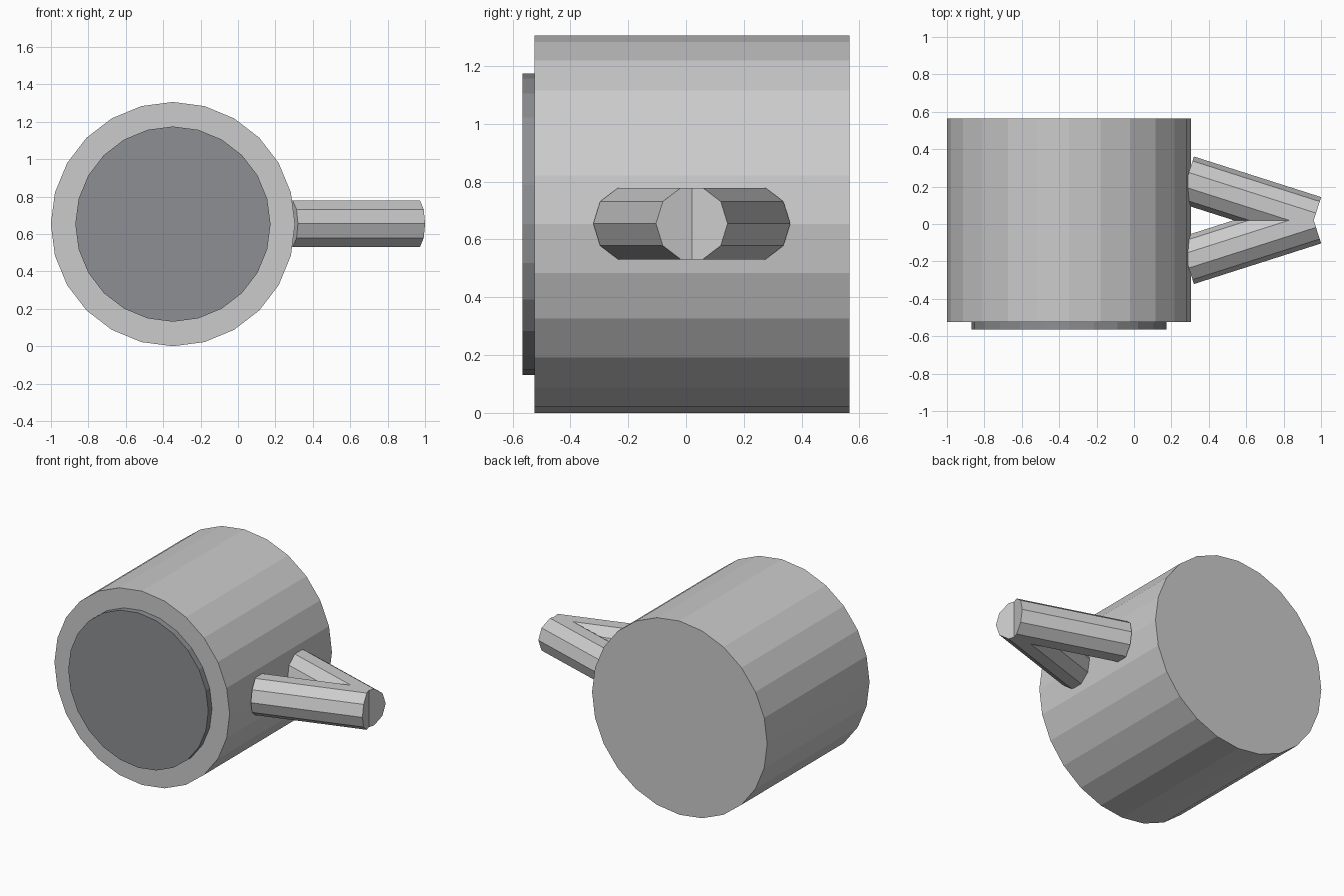
import bpy
from mathutils import Vector

if "Cube" in bpy.data.objects:
    bpy.data.objects.remove(bpy.data.objects["Cube"])

CX, CY, CZ = -0.348, 0.02, 0.653   # mug axis position


def rod(name, start, end, radius, sides, side_dir):
    """Capped prism between two points, with a corner pointing along side_dir."""
    start, end = Vector(start), Vector(end)
    axis = end - start
    bpy.ops.mesh.primitive_cylinder_add(vertices=sides, radius=radius, depth=axis.length)
    ob = bpy.context.object
    ob.name = ob.data.name = name
    # local y (first corner of the primitive) -> side_dir, local z -> axis
    z = axis.normalized()
    y = Vector(side_dir)
    y = (y - z * y.dot(z)).normalized()
    x = y.cross(z)
    mid = (start + end) / 2
    for v in ob.data.vertices:
        v.co = mid + x * v.co.x + y * v.co.y + z * v.co.z
    return ob


# Mug body lying on its side
rod("mug_body", (CX, -0.525, CZ), (CX, 0.565, CZ), 0.653, 24, (0, 0, 1))

# Dark drink disc standing slightly proud of the open end
drink = rod("drink", (CX, -0.565, CZ), (CX, -0.49, CZ), 0.522, 24, (0, 0, 1))
mat = bpy.data.materials.new("dark_grey")
mat.diffuse_color = (0.27, 0.275, 0.29, 1)
mat.use_nodes = True
mat.node_tree.nodes["Principled BSDF"].inputs["Base Color"].default_value = mat.diffuse_color
drink.data.materials.append(mat)

# Two handle bars meeting in a V
for label, s in (("back", 1), ("front", -1)):
    rod(f"handle_bar_{label}", (0.281, CY + s * 0.217, CZ + 0.002), (0.961, CY, CZ + 0.002),
        0.13, 10, (0, 1, 0))
